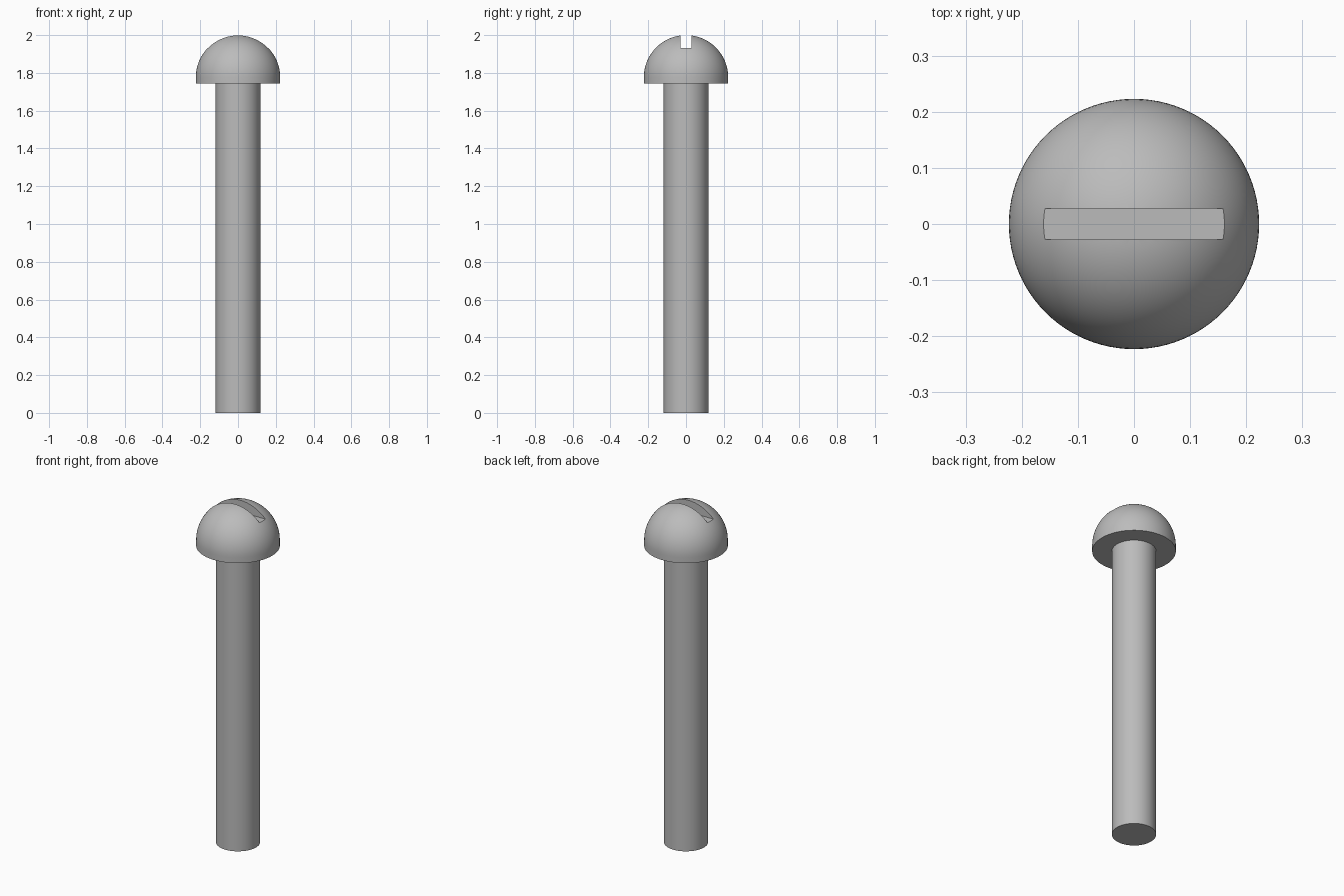
import bpy, bmesh, math

if "Cube" in bpy.data.objects:
    bpy.data.objects.remove(bpy.data.objects["Cube"])

HEAD_R, SHANK_R = 0.223, 0.118
HEAD_BASE, TOP = 1.744, 2.0
DOME_Z = TOP - HEAD_R
SLOT_W, SLOT_FLOOR = 0.056, 1.931

steel = bpy.data.materials.new("grey steel")
steel.use_nodes = True
steel.diffuse_color = (0.5, 0.5, 0.5, 1)
steel.node_tree.nodes["Principled BSDF"].inputs["Base Color"].default_value = (0.5, 0.5, 0.5, 1)


def lathe(name, profile, steps=96):
    """Spin a radius/height profile around z into a closed solid."""
    bm = bmesh.new()
    verts = [bm.verts.new((r, 0, z)) for r, z in profile]
    edges = [bm.edges.new(pair) for pair in zip(verts, verts[1:])]
    bmesh.ops.spin(bm, geom=verts + edges, cent=(0, 0, 0), axis=(0, 0, 1),
                   angle=math.tau, steps=steps)
    bmesh.ops.remove_doubles(bm, verts=bm.verts, dist=1e-5)
    bmesh.ops.recalc_face_normals(bm, faces=bm.faces)
    mesh = bpy.data.meshes.new(name)
    bm.to_mesh(mesh)
    bm.free()
    obj = bpy.data.objects.new(name, mesh)
    bpy.context.collection.objects.link(obj)
    mesh.materials.append(steel)
    return obj


# Straight shank with flat end
shank = lathe("shank", [(0, 0), (SHANK_R, 0), (SHANK_R, HEAD_BASE + 0.02), (0, HEAD_BASE + 0.02)])

# Round head: short straight rim under a hemispherical dome
rings = 24
dome = [(HEAD_R * math.cos(a), DOME_Z + HEAD_R * math.sin(a))
        for a in (math.pi / 2 * i / rings for i in range(rings + 1))]
head = lathe("round_head", [(0, HEAD_BASE), (HEAD_R, HEAD_BASE)] + dome)

# Screwdriver slot cut along x
bpy.ops.mesh.primitive_cube_add(size=1, location=(0, 0, SLOT_FLOOR + 0.1))
cutter = bpy.context.object
cutter.name = "slot_cutter"
cutter.scale = (1, SLOT_W, 0.2)
cutter.data.materials.append(steel)
slot = head.modifiers.new("slot", "BOOLEAN")
slot.operation = "DIFFERENCE"
slot.solver = "EXACT"
slot.object = cutter
bpy.context.view_layer.objects.active = head
bpy.ops.object.modifier_apply(modifier=slot.name)
bpy.data.objects.remove(cutter)

# Smooth round surfaces, crisp rims and slot
for obj in (shank, head):
    bpy.ops.object.select_all(action="DESELECT")
    obj.select_set(True)
    bpy.context.view_layer.objects.active = obj
    bpy.ops.object.shade_smooth_by_angle(angle=math.radians(30))
